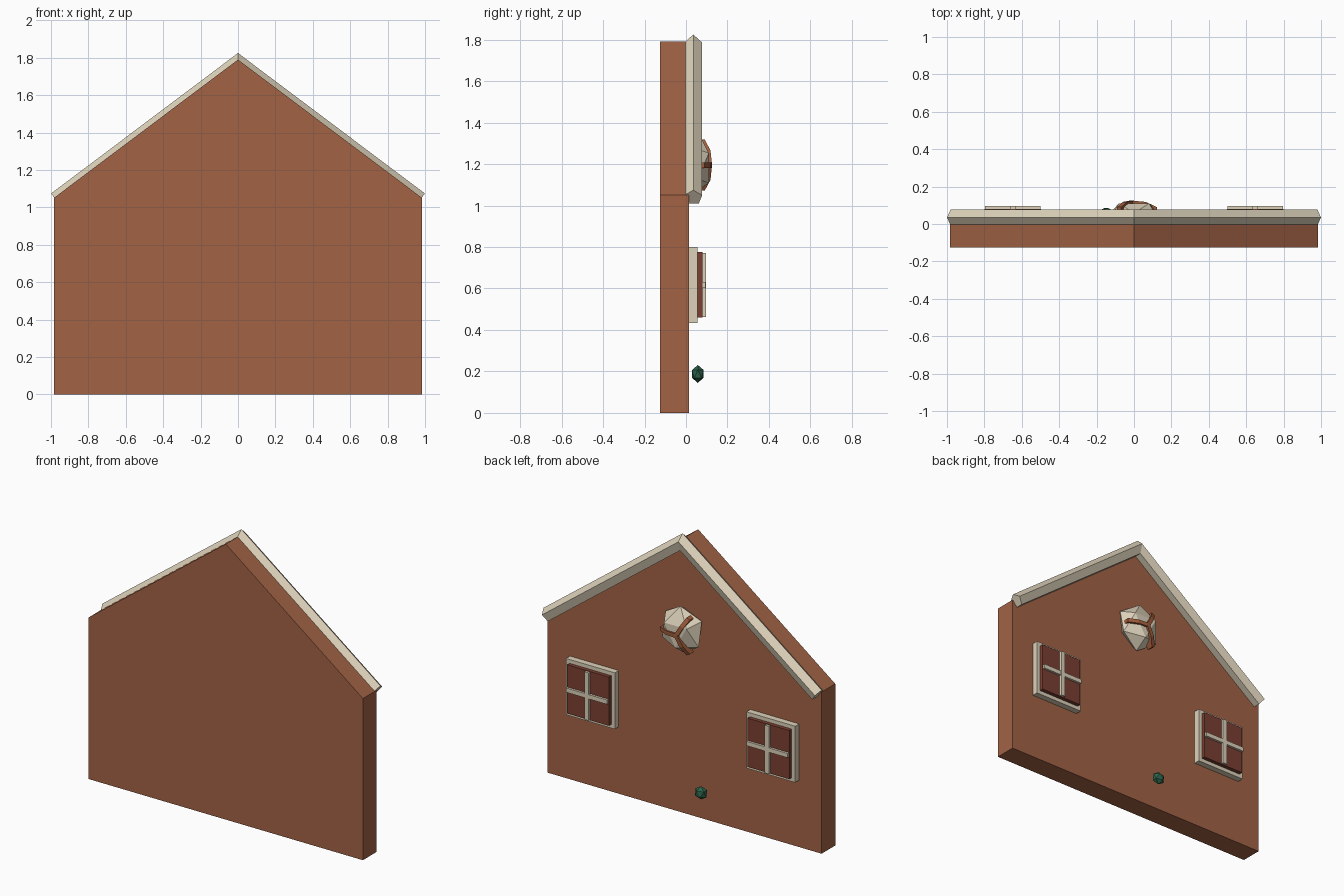
import bpy, bmesh, math
from mathutils import Vector, Matrix

if "Cube" in bpy.data.objects:
    bpy.data.objects.remove(bpy.data.objects["Cube"], do_unlink=True)


def material(name, rgb):
    m = bpy.data.materials.new(name)
    m.use_nodes = True
    m.diffuse_color = (*rgb, 1)
    m.node_tree.nodes["Principled BSDF"].inputs["Base Color"].default_value = (*rgb, 1)
    return m


WALL = material("gingerbread brown", (0.36, 0.125, 0.06))
CREAM = material("icing cream", (0.72, 0.64, 0.49))
PANE = material("dark chocolate", (0.20, 0.05, 0.032))
STRAP = material("caramel brown", (0.36, 0.11, 0.045))
GREEN = material("deep green", (0.026, 0.127, 0.07))


def finish(name, bm, mat):
    bmesh.ops.recalc_face_normals(bm, faces=bm.faces)
    mesh = bpy.data.meshes.new(name)
    bm.to_mesh(mesh)
    bm.free()
    mesh.materials.append(mat)
    obj = bpy.data.objects.new(name, mesh)
    bpy.context.collection.objects.link(obj)
    return obj


def loft(name, start, end, mat):
    """Solid between two matching rings of points."""
    bm = bmesh.new()
    a = [bm.verts.new(p) for p in start]
    b = [bm.verts.new(p) for p in end]
    bm.faces.new(a)
    bm.faces.new(b)
    for i in range(len(a)):
        j = (i + 1) % len(a)
        bm.faces.new((a[i], a[j], b[j], b[i]))
    return finish(name, bm, mat)


def box(name, x, y, z, mat):
    ring = [(x[0], z[0]), (x[1], z[0]), (x[1], z[1]), (x[0], z[1])]
    return loft(name, [(u, y[0], v) for u, v in ring], [(u, y[1], v) for u, v in ring], mat)


# Gabled wall slab
HALF, EAVE, PEAK, BACK = 0.985, 1.05, 1.79, 0.015
gable = [(-HALF, 0), (HALF, 0), (HALF, EAVE), (0, PEAK), (-HALF, EAVE)]
loft("gable_wall", [(x, -0.125, z) for x, z in gable], [(x, BACK, z) for x, z in gable], WALL)

# Five-sided icing beams along the roof slopes, mitred at the peak
pitch = math.atan2(PEAK - EAVE, HALF)
c, s = math.cos(pitch), math.sin(pitch)
section = []
for i in range(5):
    a = math.tau * i / 5
    section.append((0.035 + 0.045 * math.sin(a), 0.045 * math.cos(a) - 0.017))
for side, label in ((1, "left"), (-1, "right")):
    top = [(0, y, PEAK + h / c) for y, h in section]
    end = [(side * (1.229 * c + h * s), y, PEAK - 1.229 * s + h * c) for y, h in section]
    loft(label + "_roof_trim", top, end, CREAM)

# Windows: cream surround, dark pane, crossing bars
for side, label in ((1, "left"), (-1, "right")):
    x, z = side * 0.648, 0.617

    def panel(part, w, h, y0, y1, mat):
        box(label + part, (x - w, x + w), (y0, y1), (z - h, z + h), mat)

    panel("_window_frame", 0.175, 0.183, BACK, 0.055, CREAM)
    panel("_window_pane", 0.15, 0.158, 0.055, 0.08, PANE)
    panel("_window_upright", 0.015, 0.155, 0.08, 0.096, CREAM)
    panel("_window_crossbar", 0.148, 0.014, 0.08, 0.095, CREAM)

# Faceted candy dome, a flattened icosahedron with one face turned to +y
bm = bmesh.new()
bmesh.ops.create_icosphere(bm, subdivisions=1, radius=0.158)
bm.faces.ensure_lookup_table()
bm.normal_update()
turn = bm.faces[0].normal.rotation_difference(Vector((0, 1, 0))).to_matrix()
bmesh.ops.rotate(bm, matrix=turn, verts=bm.verts)
tip = max(bm.verts, key=lambda v: v.co.xz.length)
spin = math.atan2(tip.co.x, tip.co.z)
bmesh.ops.rotate(bm, matrix=Matrix.Rotation(-spin, 3, 'Y'), verts=bm.verts)
bmesh.ops.scale(bm, vec=(0.97, 0.56, 1), verts=bm.verts)
bmesh.ops.translate(bm, vec=(0, 0.04, 1.205), verts=bm.verts)
finish("candy_dome", bm, CREAM)

# Three straps bent over the dome
strap = [(0, 0.06), (0, 0.125), (0.075, 0.118), (0.135, 0.09), (0.135, 0.05)]
for i in range(3):
    a = math.tau * i / 3
    rings = []
    for w in (-0.013, 0.013):
        rings.append([(-0.012 + r * math.cos(a) - w * math.sin(a), y,
                       1.195 + r * math.sin(a) + w * math.cos(a)) for r, y in strap])
    loft("dome_strap_%d" % (i + 1), rings[0], rings[1], STRAP)

# Small green gumdrop low on the back
bm = bmesh.new()
bmesh.ops.create_icosphere(bm, subdivisions=1, radius=0.043)
bmesh.ops.scale(bm, vec=(1, 0.76, 1), verts=bm.verts)
bmesh.ops.translate(bm, vec=(-0.148, 0.057, 0.188), verts=bm.verts)
finish("green_gumdrop", bm, GREEN)
